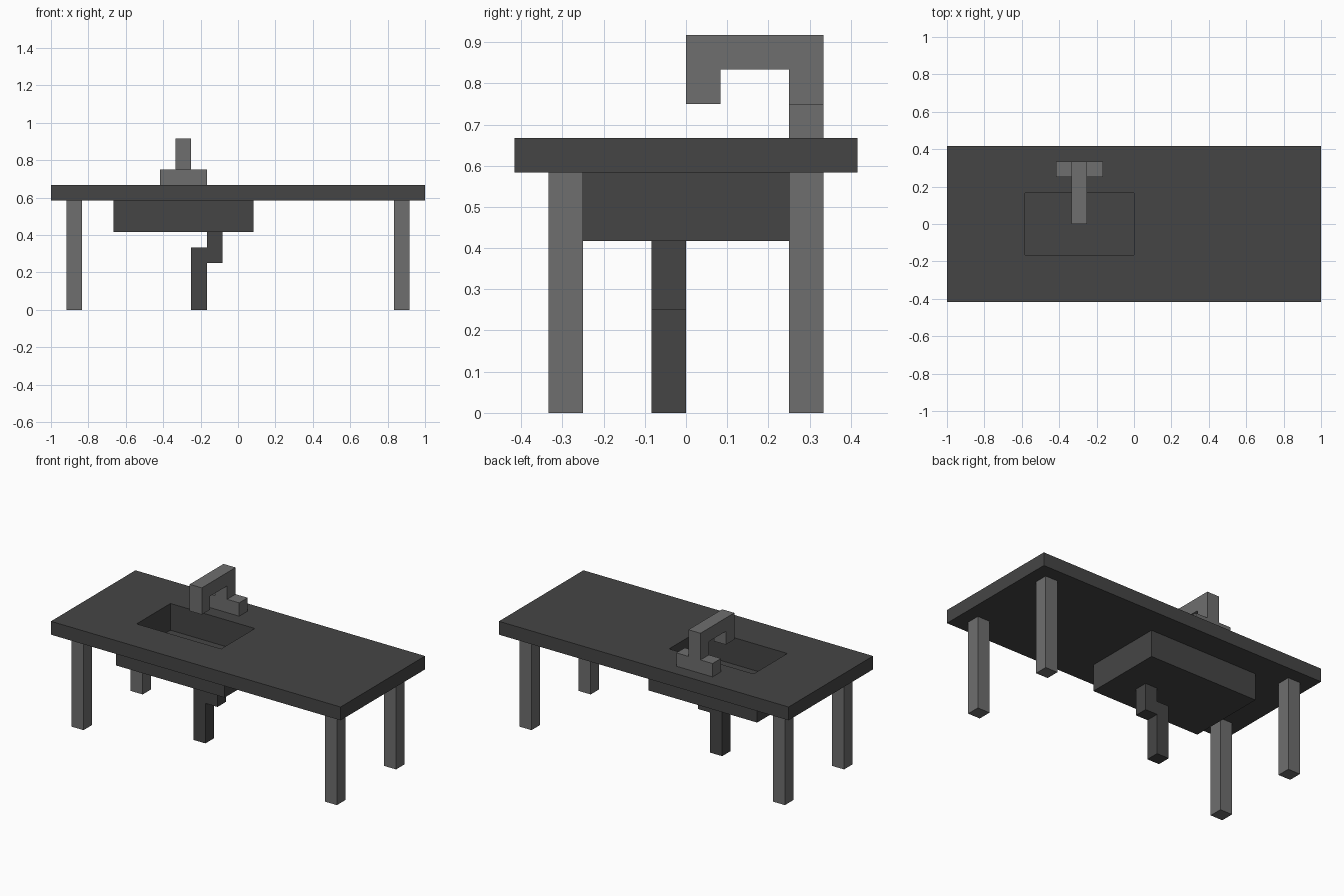
import bpy
import bmesh
from mathutils import Vector

if "Cube" in bpy.data.objects:
    bpy.data.objects.remove(bpy.data.objects["Cube"], do_unlink=True)

U = 1 / 12  # the whole table is laid out on a twelfth-unit grid


def material(name, value):
    mat = bpy.data.materials.new(name)
    mat.use_nodes = True
    colour = (value, value, value, 1)
    mat.diffuse_color = colour
    mat.node_tree.nodes["Principled BSDF"].inputs["Base Color"].default_value = colour
    return mat


DARK = material("dark grey", 0.06)
LIGHT = material("mid grey", 0.156)


def finish(name, bm, mat):
    bmesh.ops.recalc_face_normals(bm, faces=bm.faces[:])
    bmesh.ops.scale(bm, vec=(U, U, U), verts=bm.verts[:])
    mesh = bpy.data.meshes.new(name)
    bm.to_mesh(mesh)
    bm.free()
    mesh.materials.append(mat)
    obj = bpy.data.objects.new(name, mesh)
    bpy.context.collection.objects.link(obj)
    return obj


def prism(name, base, push, mat):
    """Extrude a flat outline by a vector."""
    bm = bmesh.new()
    face = bm.faces.new([bm.verts.new(p) for p in base])
    new = bmesh.ops.extrude_face_region(bm, geom=[face], use_keep_orig=True)["geom"]
    bmesh.ops.translate(bm, vec=Vector(push),
                        verts=[v for v in new if isinstance(v, bmesh.types.BMVert)])
    return finish(name, bm, mat)


def rect(x0, x1, y0, y1, z):
    return [(x0, y0, z), (x1, y0, z), (x1, y1, z), (x0, y1, z)]


def box(name, x0, x1, y0, y1, z0, z1, mat):
    return prism(name, rect(x0, x1, y0, y1, z0), (0, 0, z1 - z0), mat)


def hollow(name, outer, inner, z0, z1, floor, mat):
    """Block with a rectangular well; floor=None cuts right through."""
    bm = bmesh.new()
    inner_z = z0 if floor is None else floor
    loops = [[bm.verts.new(p) for p in rect(*r, z)]
             for r, z in ((outer, z0), (outer, z1), (inner, z1), (inner, inner_z))]
    pairs = [(0, 1), (1, 2), (2, 3)]
    if floor is None:
        pairs.append((3, 0))
    else:
        bm.faces.new(loops[0])
        bm.faces.new(loops[3])
    for a, b in pairs:
        for i in range(4):
            j = (i + 1) % 4
            bm.faces.new((loops[a][i], loops[a][j], loops[b][j], loops[b][i]))
    return finish(name, bm, mat)


# Countertop and sunken basin share the same opening
opening = (-7, 0, -2, 2)
hollow("countertop", (-12, 12, -5, 5), opening, 7, 8, None, DARK)
hollow("basin", (-8, 1, -3, 3), opening, 5, 7, 6, DARK)

# Four legs
for side, x in (("right", -11), ("left", 10)):
    for end, y in (("front", -4), ("back", 3)):
        box(f"{end}_{side}_leg", x, x + 1, y, y + 1, 0, 7, LIGHT)

# Tap: wide foot and hooked spout
box("tap_base", -5, -2, 3, 4, 8, 9, LIGHT)
spout = [(4, 9), (4, 11), (0, 11), (0, 9), (1, 9), (1, 10), (3, 10), (3, 9)]
prism("tap_spout", [(-4, y, z) for y, z in spout], (1, 0, 0), LIGHT)

# Stepped drain pipe
pipe = [(-3, 0), (-2, 0), (-2, 3), (-1, 3), (-1, 5), (-2, 5), (-2, 4), (-3, 4)]
prism("drain_pipe", [(x, -1, z) for x, z in pipe], (0, 1, 0), DARK)
